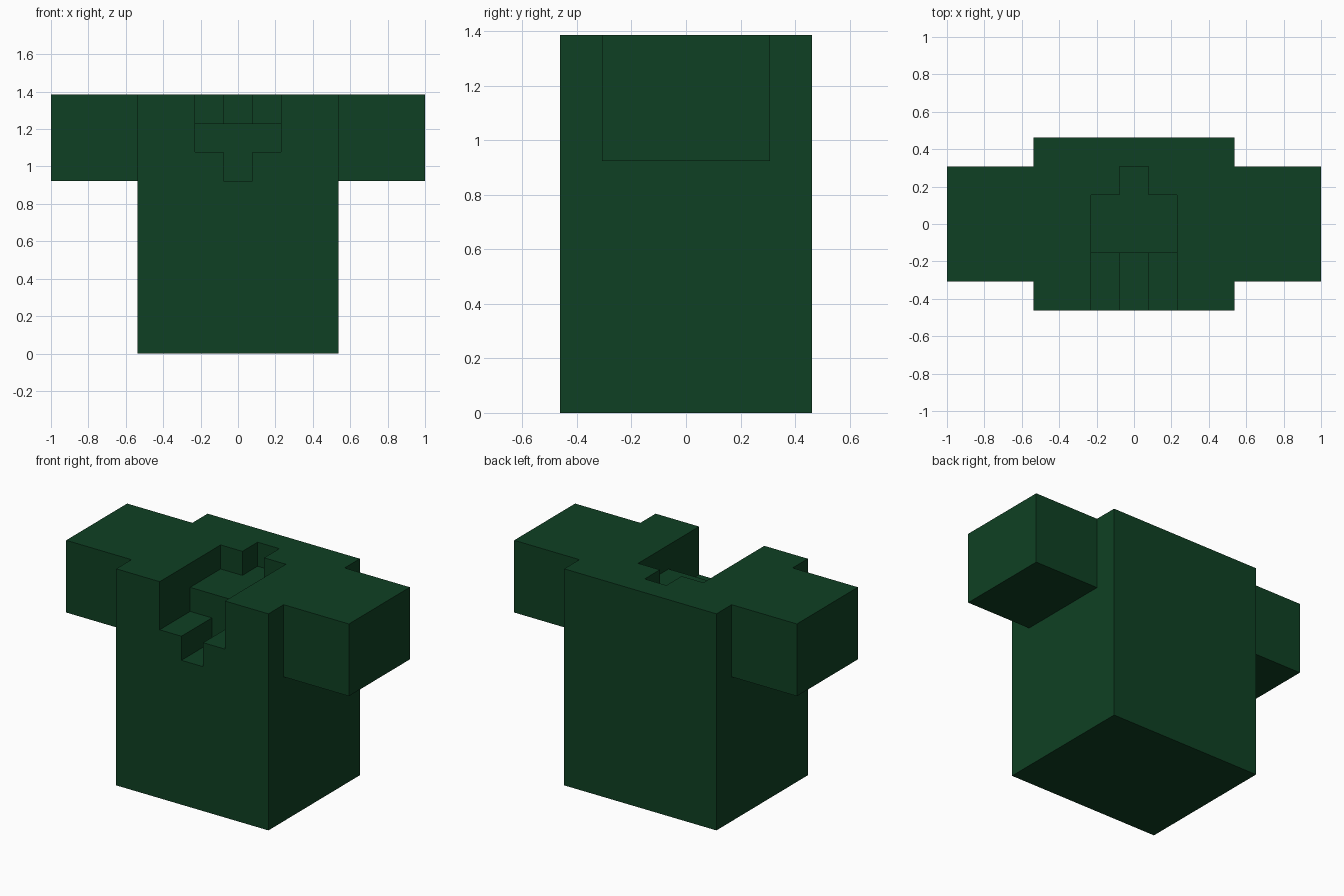
import bpy, bmesh
from mathutils import Vector

if "Cube" in bpy.data.objects:
    bpy.data.objects.remove(bpy.data.objects["Cube"])

U = 2 / 13  # one block: the shirt is 13 blocks wide

green = bpy.data.materials.new("dark green")
green.diffuse_color = (0.0048, 0.0513, 0.0168, 1)
green.use_nodes = True
green.node_tree.nodes["Principled BSDF"].inputs["Base Color"].default_value = green.diffuse_color


def box(name, lo, hi, open_side=None):
    """Box between two corners in blocks; open_side drops the face with that normal."""
    lo, hi = Vector(lo) * U, Vector(hi) * U
    bm = bmesh.new()
    bmesh.ops.create_cube(bm, size=1)
    for v in bm.verts:
        v.co = Vector([lo[i] if v.co[i] < 0 else hi[i] for i in range(3)])
    bm.normal_update()
    if open_side:
        seam = [f for f in bm.faces if f.normal.dot(Vector(open_side)) > 0.9]
        bmesh.ops.delete(bm, geom=seam, context='FACES_ONLY')
    mesh = bpy.data.meshes.new(name)
    bm.to_mesh(mesh)
    bm.free()
    mesh.materials.append(green)
    obj = bpy.data.objects.new(name, mesh)
    bpy.context.collection.objects.link(obj)
    return obj


# Torso
torso = box("shirt_body", (-3.5, -3, 0), (3.5, 3, 9))

# Sleeves, open where they join the torso
box("right_sleeve", (3.5, -2, 6), (6.5, 2, 9), (-1, 0, 0))
box("left_sleeve", (-6.5, -2, 6), (-3.5, 2, 9), (1, 0, 0))

# Stepped neckline: collar opening, back notch, front step, front slot
cuts = {
    "collar_cutter": ((-1.5, -4, 8), (1.5, 1, 10)),
    "back_notch_cutter": ((-0.5, 0, 8), (0.5, 2, 10)),
    "front_step_cutter": ((-1.5, -4, 7), (1.5, -1, 10)),
    "front_slot_cutter": ((-0.5, -4, 6), (0.5, -1, 10)),
}
for name, (lo, hi) in cuts.items():
    cutter = box(name, lo, hi)
    cutter.hide_render = True
    cutter.hide_viewport = True
    mod = torso.modifiers.new(name, 'BOOLEAN')
    mod.operation = 'DIFFERENCE'
    mod.solver = 'EXACT'
    mod.object = cutter
